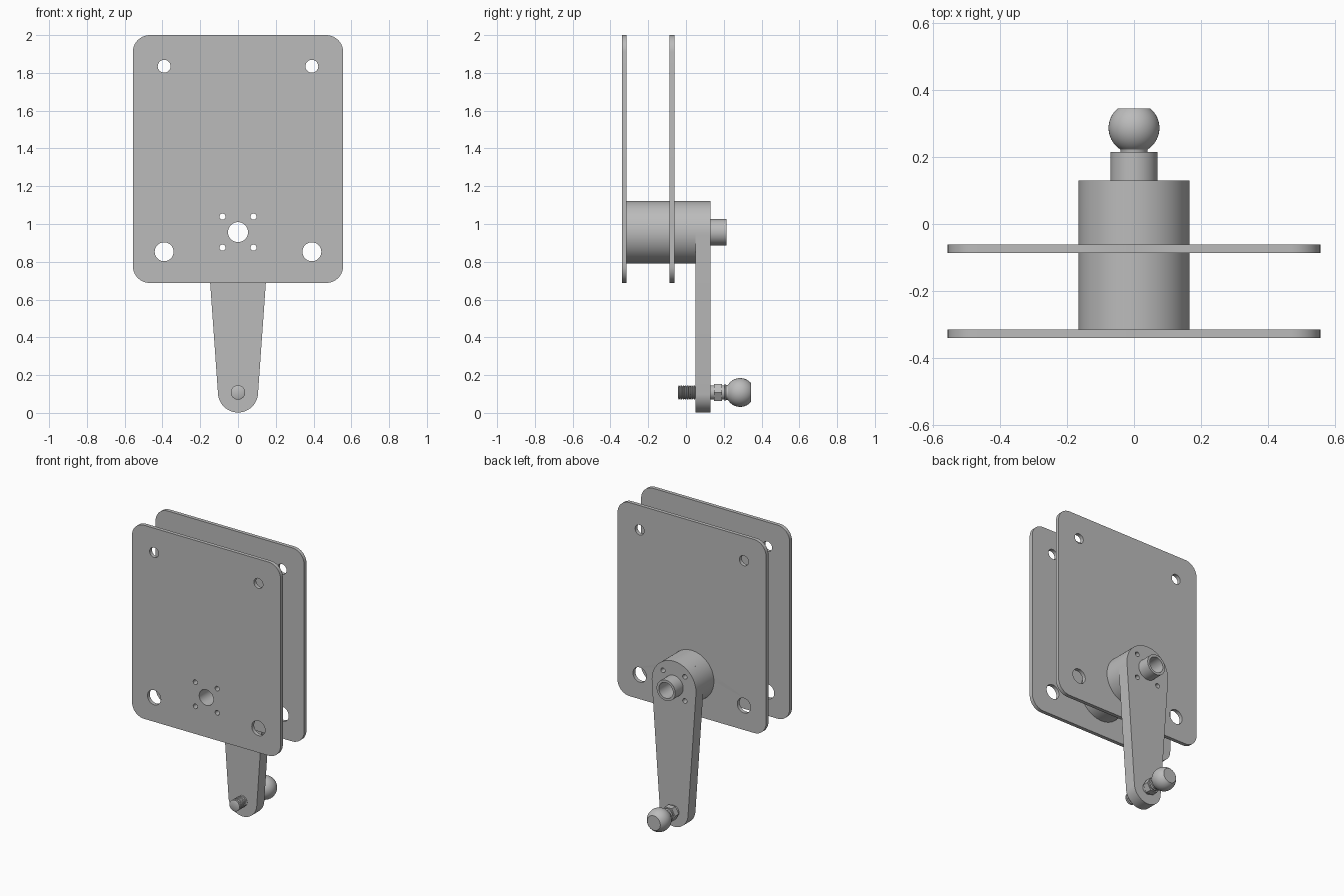
import bpy, bmesh, math
from mathutils import Matrix, Vector

cube = bpy.data.objects.get("Cube")
if cube:
    bpy.data.objects.remove(cube, do_unlink=True)

# One plain grey metal
GREY = (0.5, 0.5, 0.5, 1)
metal = bpy.data.materials.new("grey metal")
metal.use_nodes = True
metal.diffuse_color = GREY
bsdf = metal.node_tree.nodes["Principled BSDF"]
bsdf.inputs["Base Color"].default_value = GREY
bsdf.inputs["Roughness"].default_value = 0.6

PIVOT_Z = 0.957
STUD_Z = 0.108


def arc(cx, cz, r, start, end, steps):
    """Points on an arc, angles in degrees."""
    return [(cx + r * math.cos(math.radians(start + (end - start) * i / steps)),
             cz + r * math.sin(math.radians(start + (end - start) * i / steps)))
            for i in range(steps + 1)]


def circle(cx, cz, r, n=40):
    return arc(cx, cz, r, 0, 360, n)[:-1]


def finish(name, mesh):
    mesh.materials.clear()
    mesh.materials.append(metal)
    obj = bpy.data.objects.new(name, mesh)
    bpy.context.collection.objects.link(obj)
    bpy.ops.object.select_all(action='DESELECT')
    obj.select_set(True)
    bpy.context.view_layer.objects.active = obj
    bpy.ops.object.shade_smooth_by_angle(angle=math.radians(30))
    return obj


def slab(name, loops, y0, y1):
    """Outline with holes in the XZ plane, made solid from y0 to y1."""
    curve = bpy.data.curves.new(name + " outline", 'CURVE')
    curve.dimensions = '2D'
    curve.fill_mode = 'BOTH'
    curve.extrude = (y1 - y0) / 2
    for loop in loops:
        spline = curve.splines.new('POLY')
        spline.points.add(len(loop) - 1)
        for point, (x, z) in zip(spline.points, loop):
            point.co = (x, z, 0, 1)
        spline.use_cyclic_u = True
    helper = bpy.data.objects.new(name + " outline", curve)
    bpy.context.collection.objects.link(helper)
    graph = bpy.context.evaluated_depsgraph_get()
    mesh = bpy.data.meshes.new_from_object(helper.evaluated_get(graph))
    bpy.data.objects.remove(helper, do_unlink=True)
    mesh.transform(Matrix.Translation((0, (y0 + y1) / 2, 0))
                   @ Matrix.Rotation(math.pi / 2, 4, 'X'))
    bm = bmesh.new()
    bm.from_mesh(mesh)
    bmesh.ops.remove_doubles(bm, verts=bm.verts, dist=1e-5)
    bmesh.ops.recalc_face_normals(bm, faces=bm.faces)
    bm.to_mesh(mesh)
    bm.free()
    return finish(name, mesh)


def lathe(name, profile, z, n=40):
    """Turn a (radius, y) profile about a front-to-back axis at height z."""
    bm = bmesh.new()
    verts = [bm.verts.new((r, y, z)) for r, y in profile]
    edges = [bm.edges.new(pair) for pair in zip(verts, verts[1:])]
    bmesh.ops.spin(bm, geom=verts + edges, cent=(0, 0, z), axis=(0, 1, 0),
                   angle=math.tau, steps=n, use_duplicate=False)
    bmesh.ops.remove_doubles(bm, verts=bm.verts, dist=1e-5)
    bmesh.ops.recalc_face_normals(bm, faces=bm.faces)
    mesh = bpy.data.meshes.new(name)
    bm.to_mesh(mesh)
    bm.free()
    return finish(name, mesh)


# Holes that run through the whole pivot stack
bore = circle(0, PIVOT_Z, 0.053)
screw_holes = [circle(sx * 0.082, PIVOT_Z + sz * 0.082, 0.016, 20)
               for sx in (-1, 1) for sz in (-1, 1)]
pivot_holes = [bore] + screw_holes

# Two rounded plates with corner holes
R, HALF, BOTTOM, TOP = 0.09, 0.557, 0.688, 2.0
outline = (arc(HALF - R, TOP - R, R, 0, 90, 10)
           + arc(R - HALF, TOP - R, R, 90, 180, 10)
           + arc(R - HALF, BOTTOM + R, R, 180, 270, 10)
           + arc(HALF - R, BOTTOM + R, R, 270, 360, 10))
corner_holes = [circle(s * 0.391, z, r)
                for s in (-1, 1) for z, r in ((1.835, 0.034), (0.853, 0.05))]
for name, y0 in (("front_plate", -0.34), ("back_plate", -0.087)):
    slab(name, [outline] + corner_holes + pivot_holes, y0, y0 + 0.025)

# Round barrel between the plates and behind the back plate
barrel = [circle(0, PIVOT_Z, 0.166, 64)] + pivot_holes
slab("spacer_barrel", barrel, -0.315, -0.087)
slab("rear_barrel", barrel, -0.062, 0.05)

# Tapered lever arm hanging from the pivot
tilt = math.degrees(math.asin((0.166 - 0.105) / (PIVOT_Z - STUD_Z)))
arm = (arc(0, PIVOT_Z, 0.166, -tilt, 180 + tilt, 36)
       + arc(0, STUD_Z, 0.106, 180 + tilt, 360 - tilt, 32))
slab("lever_arm", [arm] + pivot_holes, 0.05, 0.13)

# Hollow shaft end behind the arm
slab("pivot_shaft", [circle(0, PIVOT_Z, 0.07, 48), bore], 0.13, 0.215)

# Threaded end of the ball stud, in front of the arm
thread = [(0, -0.042), (0.03, -0.042)]
for i in range(8):
    y = -0.038 + i * 0.0115
    thread += [(0.038, y), (0.038, y + 0.003), (0.031, y + 0.007)]
thread += [(0.031, 0.055)]
lathe("stud_thread", thread, STUD_Z, 32)

# Stud collar and hexagonal grip
lathe("stud_collar", [(0.038, 0.125), (0.038, 0.215)], STUD_Z)
hexagon = circle(0, STUD_Z, 0.051, 6)
slab("stud_hexagon", [hexagon], 0.148, 0.19)

# Ball with a flat end and a flared neck
BALL_Y, BALL_R = 0.287, 0.076
ball = [(0.045, 0.205), (0.04, 0.212), (0.04, 0.222)]
for i in range(25):
    a = math.radians(-58 + i * (58 + 49.7) / 24)
    ball.append((BALL_R * math.cos(a), BALL_Y + BALL_R * math.sin(a)))
ball.append((0, ball[-1][1]))
lathe("stud_ball", ball, STUD_Z, 48)
